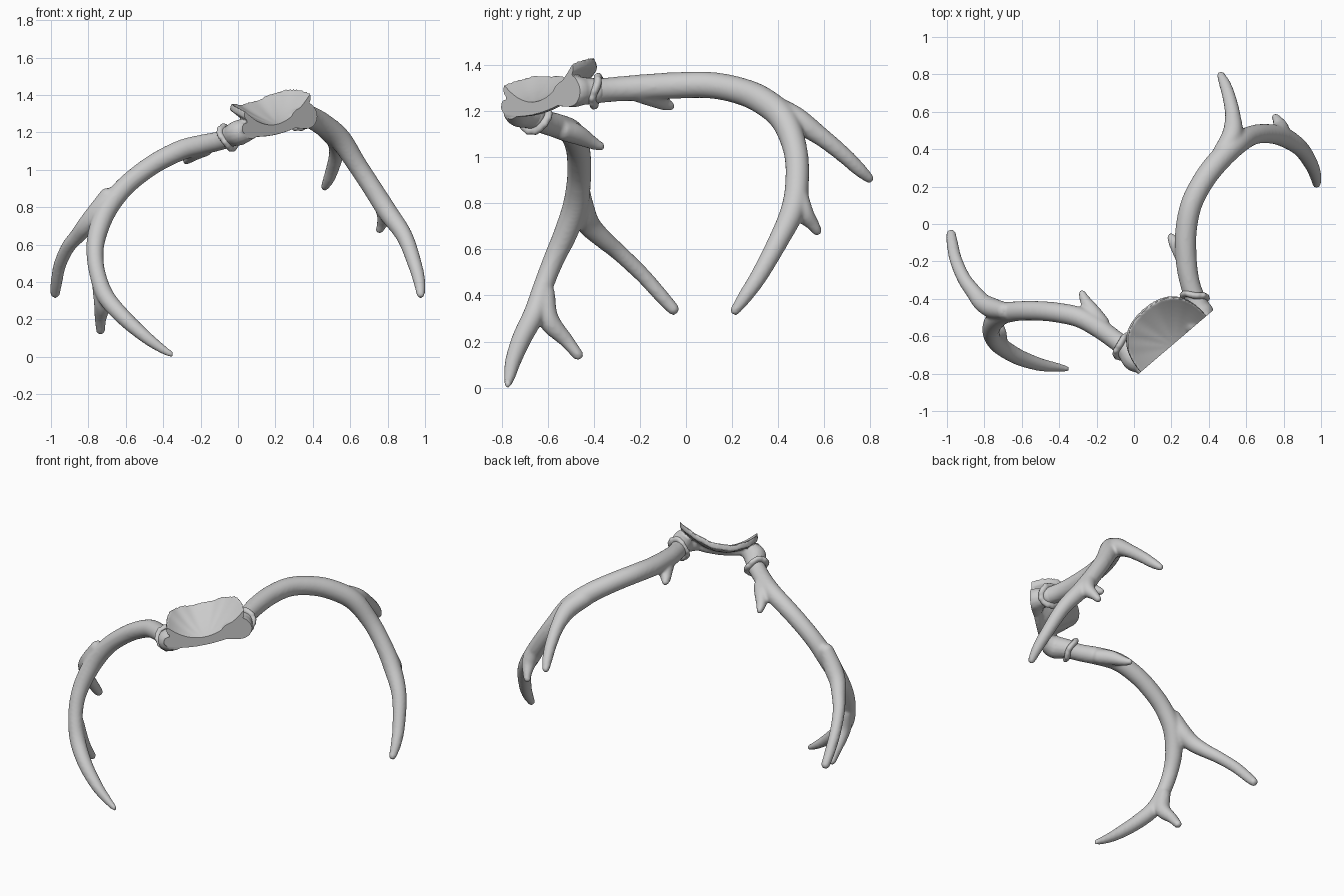
import bpy, bmesh, math
from mathutils import Vector, Matrix

if "Cube" in bpy.data.objects:
    bpy.data.objects.remove(bpy.data.objects["Cube"])


def spline(pts, steps=6):
    # Catmull-Rom samples of (x, y, z, radius) points
    p = [Vector(q) for q in pts]
    p = [p[0] * 2 - p[1]] + p + [p[-1] * 2 - p[-2]]
    out = []
    for i in range(1, len(p) - 2):
        a, b, c, d = p[i - 1:i + 3]
        for s in range(steps):
            t = s / steps
            out.append(0.5 * (2 * b + (c - a) * t + (2 * a - 5 * b + 4 * c - d) * t * t
                              + (3 * b - a - 3 * c + d) * t ** 3))
    return out + [p[-2]]


def tube(bm, pts, sides=16):
    # round swept tube with domed ends
    s = spline(pts)
    c = [v.to_3d() for v in s]
    r = [v[3] for v in s]
    d0, d1 = (c[0] - c[1]).normalized(), (c[-1] - c[-2]).normalized()
    c = [c[0] + d0 * r[0] * .5] + c + [c[-1] + d1 * r[-1] * .6]
    r = [r[0] * .7] + r + [r[-1] * .6]
    side = None
    rings = []
    for i in range(len(c)):
        t = (c[min(i + 1, len(c) - 1)] - c[max(i - 1, 0)]).normalized()
        side = t.orthogonal() if side is None else side - t * side.dot(t)
        side.normalize()
        up = t.cross(side)
        rings.append([bm.verts.new(c[i] + r[i] * (side * math.cos(a) + up * math.sin(a)))
                      for a in (k * math.tau / sides for k in range(sides))])
    for a, b in zip(rings, rings[1:]):
        for k in range(sides):
            n = (k + 1) % sides
            bm.faces.new((a[k], a[n], b[n], b[k]))
    bm.faces.new(rings[0][::-1])
    bm.faces.new(rings[-1])


def finish(bm, name, voxel=None, smooth=0):
    bmesh.ops.recalc_face_normals(bm, faces=bm.faces)
    for f in bm.faces:
        f.smooth = True
    me = bpy.data.meshes.new(name)
    bm.to_mesh(me)
    bm.free()
    ob = bpy.data.objects.new(name, me)
    bpy.context.collection.objects.link(ob)
    if voxel:
        m = ob.modifiers.new("Fuse", 'REMESH')
        m.mode, m.voxel_size, m.use_smooth_shade = 'VOXEL', voxel, True
        m = ob.modifiers.new("Soften", 'SMOOTH')
        m.factor, m.iterations = .5, smooth
    return ob


def antler(name, *branches):
    bm = bmesh.new()
    for b in branches:
        tube(bm, b)
    return finish(bm, name, .009, 8)


# right antler: main beam, long tine, small tine, brow stub
antler("right_antler",
       [(.335, -.42, 1.285, .055), (.30, -.32, 1.295, .054), (.28, -.2, 1.303, .057),
        (.277, -.05, 1.312, .058), (.305, .1, 1.314, .058), (.37, .23, 1.29, .059),
        (.45, .335, 1.245, .061), (.545, .425, 1.165, .06), (.635, .475, 1.03, .053),
        (.72, .483, .9, .052), (.80, .465, .775, .053), (.89, .405, .645, .045),
        (.947, .32, .49, .038), (.97, .26, .40, .032), (.977, .21, .33, .022)],
       [(.47, .37, 1.22, .055), (.525, .475, 1.165, .056), (.528, .58, 1.095, .042),
        (.508, .68, 1.015, .036), (.485, .75, .95, .031), (.462, .80, .905, .021)],
       [(.75, .48, .87, .042), (.785, .505, .77, .046), (.77, .55, .71, .029),
        (.755, .573, .675, .021)],
       [(.28, -.21, 1.285, .045), (.245, -.14, 1.26, .043), (.21, -.09, 1.232, .03),
        (.195, -.06, 1.22, .018)])

# left antler: same set of branches
antler("left_antler",
       [(-.03, -.67, 1.18, .055), (-.10, -.62, 1.155, .052), (-.19, -.555, 1.135, .054),
        (-.29, -.50, 1.11, .055), (-.40, -.475, 1.06, .054), (-.50, -.465, .997, .053),
        (-.61, -.465, .905, .053), (-.70, -.48, .79, .056), (-.75, -.525, .665, .052),
        (-.765, -.575, .555, .046), (-.75, -.62, .44, .044), (-.705, -.66, .32, .047),
        (-.61, -.715, .21, .043), (-.50, -.752, .112, .035), (-.42, -.765, .052, .026),
        (-.355, -.775, .012, .016)],
       [(-.69, -.465, .87, .045), (-.755, -.45, .77, .055), (-.81, -.42, .705, .05),
        (-.86, -.36, .645, .042), (-.91, -.29, .585, .037), (-.953, -.19, .49, .034),
        (-.972, -.10, .39, .031), (-.978, -.05, .335, .026)],
       [(-.745, -.61, .42, .04), (-.725, -.60, .30, .047), (-.735, -.52, .205, .032),
        (-.735, -.465, .137, .024)],
       [(-.17, -.54, 1.12, .046), (-.22, -.475, 1.10, .045), (-.26, -.41, 1.065, .03),
        (-.28, -.365, 1.045, .019)])


# rough burr rings at the antler bases
def burr(name, centre, axis, major=.058, minor=.022):
    rot = Vector(axis).to_track_quat('Z', 'Y').to_matrix().to_4x4()
    bm = bmesh.new()
    n, m = 72, 10
    rings = []
    for i in range(n):
        a = i * math.tau / n
        bump = 1 + .07 * math.sin(9 * a) + .06 * math.sin(14 * a + 1)
        ring = []
        for j in range(m):
            b = j * math.tau / m
            rad = major + minor * bump * math.cos(b)
            ring.append(bm.verts.new((rad * math.cos(a), rad * math.sin(a),
                                      .8 * minor * math.sin(b) + .005 * math.sin(3 * a))))
        rings.append(ring)
    for i in range(n):
        p, q = rings[i], rings[(i + 1) % n]
        for j in range(m):
            k = (j + 1) % m
            bm.faces.new((p[j], q[j], q[k], p[k]))
    bm.transform(Matrix.Translation(centre) @ rot)
    finish(bm, name)


burr("right_burr", (.325, -.39, 1.287), (.12, .95, -.2))
burr("left_burr", (-.055, -.655, 1.172), (-.78, .45, -.45))

# skull plate: dished half-oval, plus pedicles
bm = bmesh.new()
MID, ACROSS, BACK = Vector((.21, -.64, 0)), Vector((.76, .65, 0)), Vector((-.65, .76, 0))
NT, NR = 48, 10


def dish(t, f, drop):
    cu, sv = math.cos(t), math.sin(t)
    u = f * .232 * math.copysign(abs(cu) ** .85, cu)
    v = f * .255 * max(sv, 0) ** .75 - .02
    z = 1.245 + .2 * u + 2.2 * u * u + .35 * v + .6 * v * v
    z += .003 * f * math.sin(13 * t) * sv
    return MID + ACROSS * u + BACK * (v + drop * .3) + Vector((0, 0, z - drop))


def sheet(drop):
    c = bm.verts.new(dish(math.pi / 2, 0, drop))
    rows = [[bm.verts.new(dish(math.pi * i / NT, j / NR, drop)) for i in range(NT + 1)]
            for j in range(1, NR + 1)]
    for i in range(NT):
        bm.faces.new((c, rows[0][i], rows[0][i + 1]))
        for p, q in zip(rows, rows[1:]):
            bm.faces.new((p[i], q[i], q[i + 1], p[i + 1]))
    # full boundary: outer rim, then back along the straight cut
    return rows[-1] + [r[-1] for r in rows[-2::-1]] + [c] + [r[0] for r in rows[:-1]]


top, low = sheet(0), sheet(.036)
for i in range(len(top)):
    k = (i + 1) % len(top)
    bm.faces.new((top[i], top[k], low[k], low[i]))
tube(bm, [(.31, -.55, 1.27, .05), (.36, -.49, 1.285, .068), (.342, -.44, 1.288, .06),
          (.325, -.385, 1.287, .056)])
tube(bm, [(.075, -.74, 1.215, .05), (.01, -.725, 1.2, .068), (-.03, -.68, 1.185, .06),
          (-.06, -.65, 1.172, .056)])
# thickened front edge running out to a corner at each end
tube(bm, [(.03, -.79, 1.225, .026), (.09, -.735, 1.21, .034), (.20, -.635, 1.215, .028),
          (.31, -.545, 1.265, .036), (.39, -.485, 1.325, .032)])
skull = finish(bm, "skull_plate", .008, 3)

# straight saw cut across the front of the skull
bm = bmesh.new()
bmesh.ops.create_cube(bm, size=1)
cut_line = Vector((.375, .32, 0)).normalized()
out = Vector((cut_line.y, -cut_line.x, 0))
bm.transform(Matrix.Translation(Vector((.21, -.643, 1.25)) + out * .5)
             @ Matrix.Rotation(math.atan2(out.y, out.x), 4, 'Z'))
cutter = finish(bm, "saw_cutter")
cutter.hide_render = True
m = skull.modifiers.new("Saw cut", 'BOOLEAN')
m.operation, m.object, m.solver = 'DIFFERENCE', cutter, 'EXACT'

# bake the cut, drop the cutter and keep the sawn edge crisp
dg = bpy.context.evaluated_depsgraph_get()
baked = bpy.data.meshes.new_from_object(skull.evaluated_get(dg))
skull.modifiers.clear()
skull.data = baked
bpy.data.objects.remove(cutter)
bpy.ops.object.select_all(action='DESELECT')
skull.select_set(True)
bpy.context.view_layer.objects.active = skull
bpy.ops.object.shade_smooth_by_angle(angle=math.radians(40))
